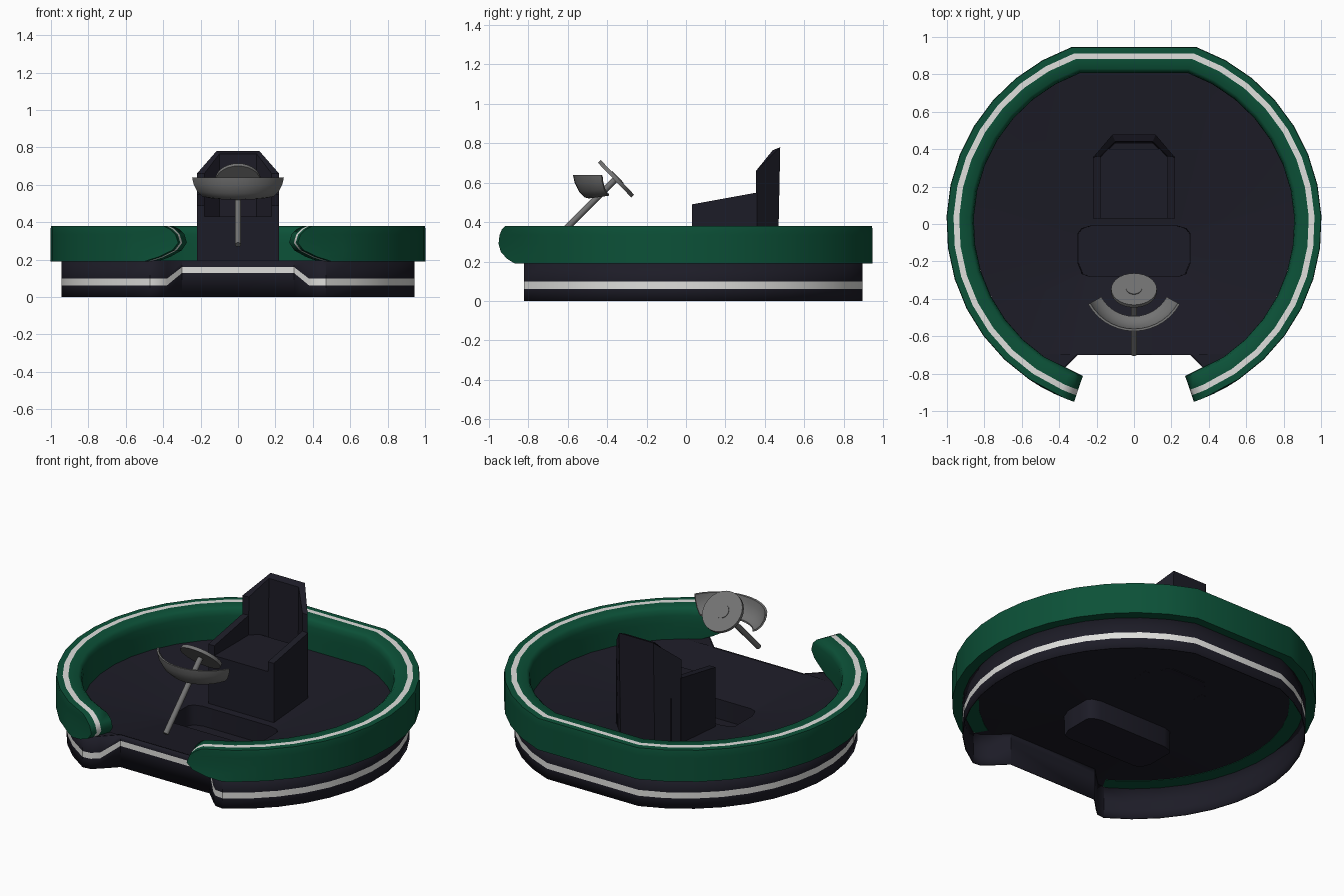
import bpy, bmesh, math
from mathutils import Vector

if "Cube" in bpy.data.objects:
    bpy.data.objects.remove(bpy.data.objects["Cube"])


def mat(name, r, g, b):
    m = bpy.data.materials.new(name)
    m.diffuse_color = (r, g, b, 1)
    m.use_nodes = True
    m.node_tree.nodes["Principled BSDF"].inputs["Base Color"].default_value = m.diffuse_color
    return m


DARK = mat("dark_body", 0.012, 0.0115, 0.020)
GREEN = mat("green_bumper", 0.0035, 0.082, 0.039)
WHITE = mat("white_stripe", 0.74, 0.74, 0.72)
GREY = mat("grey_metal", 0.17, 0.17, 0.17)


def build(name, verts, faces, mats, idx=None, smooth=35, recalc=True):
    me = bpy.data.meshes.new(name)
    me.from_pydata(verts, [], faces)
    for m in mats:
        me.materials.append(m)
    if idx:
        for p, i in zip(me.polygons, idx):
            p.material_index = i
    if recalc:
        bm = bmesh.new()
        bm.from_mesh(me)
        bmesh.ops.remove_doubles(bm, verts=bm.verts, dist=0.0005)
        bmesh.ops.recalc_face_normals(bm, faces=bm.faces)
        bm.to_mesh(me)
        bm.free()
    ob = bpy.data.objects.new(name, me)
    bpy.context.collection.objects.link(ob)
    if smooth:
        bpy.ops.object.select_all(action='DESELECT')
        ob.select_set(True)
        bpy.context.view_layer.objects.active = ob
        bpy.ops.object.shade_smooth_by_angle(angle=math.radians(smooth))
    return ob


def polar(a, r):
    """Angle in degrees measured from the front (-y) towards +x."""
    return r * math.sin(math.radians(a)), -r * math.cos(math.radians(a))


def arc(a0, a1, n, r):
    return [polar(a0 + (a1 - a0) * i / n, r) for i in range(n + 1)]


def mirrored(half):
    return half + [(-x, y) for x, y in reversed(half)]


# --- bumper: section swept around, with rounded front ends
# height, end angle, outer radius, inner radius
levels = [(0.19, 30, 1.003, 0.857), (0.215, 25, 1.003, 0.857), (0.25, 20.5, 1.003, 0.857),
          (0.29, 18.6, 1.003, 0.857), (0.335, 19.5, 1.003, 0.858), (0.365, 21.5, 1.003, 0.864),
          (0.38, 23.5, 1.0, 0.88)]
RA, RB = 0.935, 0.966
section = [(o, z) for z, _, o, _ in levels] + [(RB, 0.381), (RA, 0.381)] \
    + [(i, z) for z, _, _, i in reversed(levels)]
end_angle = {z: a for z, a, _, _ in levels}
end_angle[0.381] = 23.5
B0, B1, SEG, L = 34, 160.5, 13, len(section)
rings = [[(end_angle[z], r, z) for r, z in section]]
rings += [[(B0 + (B1 - B0) * i / SEG, r, z) for r, z in section] for i in range(SEG + 1)]
rings += [[(360 - a, r, z) for a, r, z in ring] for ring in reversed(rings)]
verts = [(*polar(a, r), z) for ring in rings for a, r, z in ring]
faces, idx = [], []
top = len(levels)
for k in range(len(rings) - 1):
    for j in range(L):
        j2 = (j + 1) % L
        faces.append((k * L + j, k * L + j2, (k + 1) * L + j2, (k + 1) * L + j))
        idx.append(1 if j == top else 0)
# end caps: levels x three columns, the middle one white
for k in (0, len(rings) - 1):
    rows = []
    for i, (z, ang, _, _) in enumerate(levels):
        ang = ang if k == 0 else 360 - ang
        outer, inner = k * L + i, k * L + L - 1 - i
        if i == top - 1:
            rows.append((outer, k * L + top, k * L + top + 1, inner))
        else:
            verts += [(*polar(ang, RB), z), (*polar(ang, RA), z)]
            rows.append((outer, len(verts) - 2, len(verts) - 1, inner))
    for r0, r1 in zip(rows, rows[1:]):
        for c in range(3):
            faces.append((r0[c], r0[c + 1], r1[c + 1], r1[c]))
            idx.append(1 if c == 1 else 0)
build("bumper", verts, faces, [GREEN, WHITE], idx, 60)

# --- base skirt: open wall with a stripe that rises over the front step
half = [(0.30, -0.70), (0.38, -0.78), (0.42, -0.815)] + arc(29.8, 161, 14, 0.946)
loop = mirrored(half)
n = len(loop)
verts = []
for x, y in loop:
    front = y < -0.6 and abs(x) < 0.31
    lo, hi = (0.128, 0.160) if front else (0.062, 0.098)
    verts += [(x, y, z) for z in (0, lo, hi, 0.195)]
faces, idx = [], []
for i in range(n):
    j = (i + 1) % n
    for k in range(3):
        faces.append((i * 4 + k, j * 4 + k, j * 4 + k + 1, i * 4 + k + 1))
        idx.append(1 if k == 1 else 0)
skirt = build("base_skirt", verts, faces, [DARK, WHITE, DARK], idx, 40, False)
mod = skirt.modifiers.new("thin_wall", 'SOLIDIFY')   # plain dark inner side
mod.thickness, mod.offset = 0.006, -1
mod.material_offset, mod.material_offset_rim = 2, 2

# --- small decks under the bumper ends
for s, side in ((1, "right"), (-1, "left")):
    pts = [(0.30, -0.70), (0.38, -0.78), (0.42, -0.815), polar(29.8, 0.946),
           polar(36, 0.946), polar(36, 0.857)]
    build("end_deck_" + side, [(s * x, y, 0.193) for x, y in pts], [tuple(range(6))], [DARK], None, 0)


# --- floor: slopes gently from the rim to a deep foot well
def well(x, y):
    wx, wy = x * 0.8, (y + 0.145) * 0.35
    both = abs(wx) > 0.27 and abs(wy) > 0.11
    mx, my = (0.28, 0.12) if both else (0.30, 0.135)
    return max(-mx, min(mx, wx)), max(-my, min(my, wy)) - 0.145


rim = mirrored([(0.30, -0.70)] + arc(26, 160.5, 13, 0.86))
n = len(rim)
inner = [well(x, y) for x, y in rim]
verts = [(x, y, 0.193) for x, y in rim] + [(x, y, 0.125) for x, y in inner] \
    + [(x * 0.985, y, 0.005) for x, y in inner]
faces = [(k * n + i, k * n + (i + 1) % n, k * n + n + (i + 1) % n, k * n + n + i)
         for k in range(2) for i in range(n)] + [tuple(range(2 * n, 3 * n))]
build("floor", verts, faces, [DARK], None, 40)


# --- seat: side profiles extruded across x
def slab(name, x0, x1, profile):
    k = len(profile)
    v = [(x, y, z) for x in (x0, x1) for y, z in profile]
    f = [tuple(range(k)), tuple(range(k, 2 * k))]
    f += [(i, (i + 1) % k, k + (i + 1) % k, k + i) for i in range(k)]
    return build(name, v, f, [DARK], None, 0)


slab("seat_cushion", -0.18, 0.18, [(0.03, 0.13), (0.03, 0.43), (0.40, 0.43), (0.40, 0.16)])
for s, side in ((1, "right"), (-1, "left")):
    slab("seat_arm_" + side, s * 0.18, s * 0.22,
         [(0.03, 0.13), (0.03, 0.49), (0.36, 0.55), (0.36, 0.155)])
# wrap-around backrest reaching down to the floor
outer = [(0.22, 0.355, 0.66), (0.115, 0.478, 0.78), (-0.115, 0.478, 0.78), (-0.22, 0.355, 0.66)]
inner = [(0.18, 0.362, 0.66), (0.10, 0.44, 0.765), (-0.10, 0.44, 0.765), (-0.18, 0.362, 0.66)]
verts = []
for o, i in zip(outer, inner):
    verts += [(o[0], o[1] - (0.013 if o[1] > 0.4 else 0), 0.16), o, i, (i[0], i[1] - 0.01, 0.16)]
faces = [(0, 1, 2, 3), (12, 13, 14, 15)]
for k in range(3):
    faces += [(4 * k + j, 4 * k + (j + 1) % 4, 4 * k + 4 + (j + 1) % 4, 4 * k + 4 + j) for j in range(4)]
build("seat_backrest", verts, faces, [DARK], None, 0)


# --- steering column, wheel and hub
def cylinder(name, a, b, radius, sides):
    a, b = Vector(a), Vector(b)
    bpy.ops.mesh.primitive_cylinder_add(vertices=sides, radius=radius, depth=(b - a).length,
                                        location=(a + b) / 2)
    ob = bpy.context.object
    ob.name = name
    ob.rotation_euler = (b - a).to_track_quat('Z', 'Y').to_euler()
    ob.data.materials.append(GREY)
    bpy.ops.object.shade_smooth_by_angle(angle=math.radians(35))


axis = Vector((0, 0.72, 0.694))
hub = Vector((0, -0.355, 0.62))
cylinder("steering_column", (0, -0.695, 0.28), hub, 0.016, 12)
cylinder("steering_wheel", hub - axis * 0.01, hub + axis * 0.01, 0.122, 28)
cylinder("wheel_hub", hub, hub + axis * 0.014, 0.042, 16)

# --- curved dashboard cowl, a thin hollow shell
prof = [(0.268, 0.637), (0.28, 0.638), (0.272, 0.60), (0.25, 0.555), (0.22, 0.525), (0.20, 0.52),
        (0.20, 0.53), (0.217, 0.536), (0.243, 0.562), (0.262, 0.602)]
m, N = len(prof), 14
verts = []
for i in range(N + 1):
    a = -61 + 122 * i / N
    lift = (abs(a) / 61) ** 2 * 0.014
    for r, z in prof:
        x, y = polar(a, r)
        verts.append((x, y - 0.293, z + lift * (0.638 - z) / 0.116))
faces = [(i * m + j, i * m + (j + 1) % m, (i + 1) * m + (j + 1) % m, (i + 1) * m + j)
         for i in range(N) for j in range(m)]
faces += [tuple(range(m)), tuple(range(N * m, N * m + m))]
build("dash_cowl", verts, faces, [GREY], None, 45)
